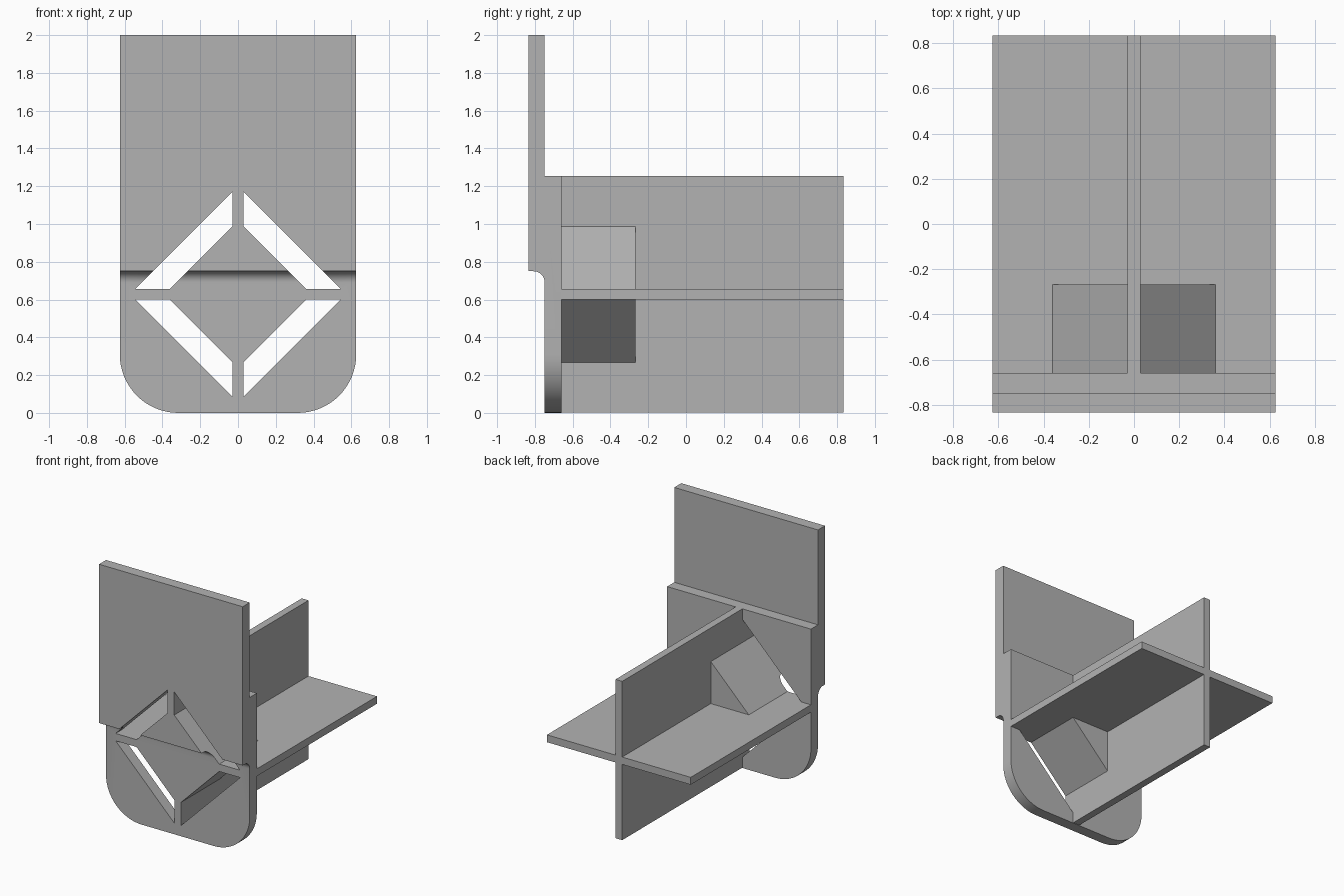
import bpy
import bmesh
from math import sin, cos, pi
from mathutils import Vector

cube = bpy.data.objects.get("Cube")
if cube:
    bpy.data.objects.remove(cube, do_unlink=True)

HALF_W = 0.626                 # half width of plates and shelf
FRONT, STEP, BACK = -0.835, -0.748, -0.66
END = 0.835                    # rear end of the fins
T = 0.029                      # half thickness of the fins
MID = 0.628                    # height of the shelf's centre
LEDGE = 1.253                  # top of the rear plate

grey = bpy.data.materials.new("plain grey")
grey.use_nodes = True
colour = (0.45, 0.45, 0.45, 1)
grey.diffuse_color = colour
grey.node_tree.nodes["Principled BSDF"].inputs["Base Color"].default_value = colour


def add_prism(bm, points, sweep):
    """Sweep a closed outline along a vector into a solid."""
    face = bm.faces.new([bm.verts.new(p) for p in points])
    top = bmesh.ops.extrude_face_region(bm, geom=[face], use_keep_orig=True)["geom"]
    verts = [v for v in top if isinstance(v, bmesh.types.BMVert)]
    bmesh.ops.translate(bm, verts=verts, vec=Vector(sweep))


def finish(bm, name):
    bmesh.ops.recalc_face_normals(bm, faces=bm.faces[:])
    mesh = bpy.data.meshes.new(name)
    bm.to_mesh(mesh)
    bm.free()
    mesh.materials.append(grey)
    obj = bpy.data.objects.new(name, mesh)
    bpy.context.collection.objects.link(obj)
    return obj


def four_corners(bm, outline, y, depth):
    """Sweep an outline in all four quadrants around the fins."""
    for sx in (-1, 1):
        for sz in (-1, 1):
            add_prism(bm, [(sx * u, y, MID + sz * v) for u, v in outline], (0, depth, 0))


# Stepped face plate with a small fillet under the front panel
R, LIP = 0.06, 0.75
profile = [(BACK, 0), (BACK, LEDGE), (STEP, LEDGE), (STEP, 2), (FRONT, 2), (FRONT, LIP)]
profile += [(STEP - R + R * sin(a), LIP - R + R * cos(a))
            for a in (i * pi / 20 for i in range(11))]
profile.append((STEP, 0))
bm = bmesh.new()
add_prism(bm, [(-HALF_W, y, z) for y, z in profile], (2 * HALF_W, 0, 0))
# Rounded lower corners
corners = [e for e in bm.edges
           if all(v.co.z < 0.001 for v in e.verts)
           and abs(e.verts[0].co.x - e.verts[1].co.x) < 0.001]
bmesh.ops.bevel(bm, geom=corners, offset=0.31, segments=16, profile=0.5, affect='EDGES')
plate = finish(bm, "face_plate")

# Four slanted slots through the plate
INNER, OUTER = 0.36, 0.542
bm = bmesh.new()
four_corners(bm, [(T, INNER), (T, OUTER), (OUTER, T), (INNER, T)], FRONT - 0.1, 0.4)
cutter = finish(bm, "slot_cutter")
cutter.hide_render = True
mod = plate.modifiers.new("slots", 'BOOLEAN')
mod.operation = 'DIFFERENCE'
mod.solver = 'EXACT'
mod.object = cutter
bpy.ops.object.select_all(action='DESELECT')
bpy.context.view_layer.objects.active = plate
plate.select_set(True)
bpy.ops.object.modifier_apply(modifier=mod.name)
bpy.data.objects.remove(cutter, do_unlink=True)
bpy.ops.object.shade_smooth_by_angle()

# Crossed fins running back from the plate
top = LEDGE - MID
quarter = [(T, top), (T, T), (HALF_W, T)]
flip = quarter[::-1]
cross = (quarter + [(x, -z) for x, z in flip]
         + [(-x, -z) for x, z in quarter] + [(-x, z) for x, z in flip])
bm = bmesh.new()
add_prism(bm, [(x, BACK, MID + z) for x, z in cross], (0, END - BACK, 0))
finish(bm, "crossed_fins")

# Triangular wedges filling the corners of the cross
bm = bmesh.new()
four_corners(bm, [(T, T), (INNER, T), (T, INNER)], BACK, 0.393)
finish(bm, "corner_wedges")
